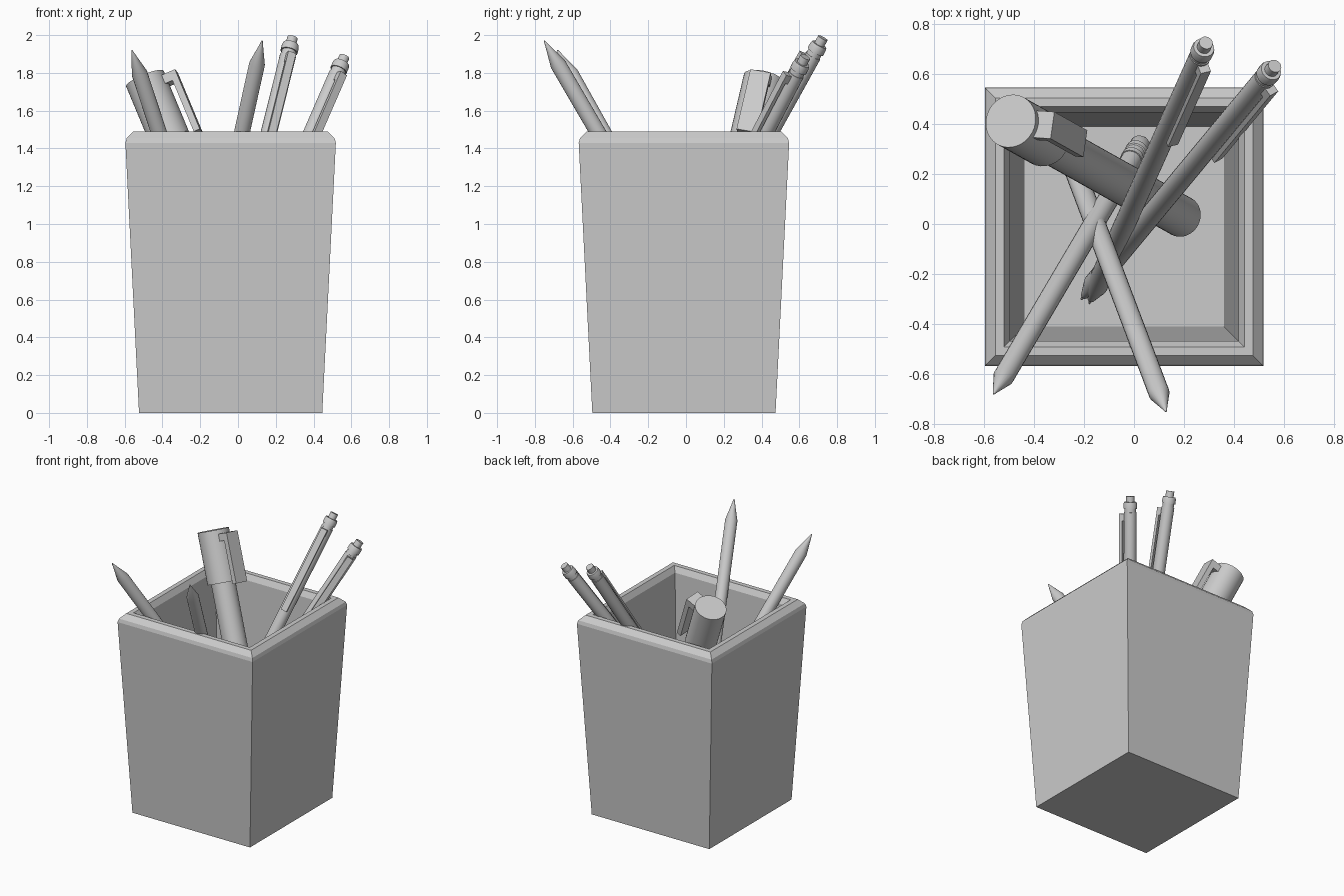
import bpy, bmesh, math
from mathutils import Matrix, Vector

if "Cube" in bpy.data.objects:
    bpy.data.objects.remove(bpy.data.objects["Cube"])


def make_object(name, bm, smooth=True):
    bmesh.ops.recalc_face_normals(bm, faces=bm.faces)
    mesh = bpy.data.meshes.new(name)
    bm.to_mesh(mesh)
    bm.free()
    ob = bpy.data.objects.new(name, mesh)
    bpy.context.collection.objects.link(ob)
    if smooth:
        bpy.context.view_layer.objects.active = ob
        ob.select_set(True)
        bpy.ops.object.shade_smooth_by_angle(angle=math.radians(35))
        ob.select_set(False)
    return ob


def skin(bm, rings):
    """Bridge equal-sized vertex rings and cap both ends."""
    loops = [[bm.verts.new(p) for p in ring] for ring in rings]
    n = len(loops[0])
    for a, b in zip(loops, loops[1:]):
        for i in range(n):
            j = (i + 1) % n
            bm.faces.new((a[i], a[j], b[j], b[i]))
    bm.faces.new(loops[0])
    bm.faces.new(loops[-1])


def add_box(bm, lo, hi):
    lo, hi = Vector(lo), Vector(hi)
    m = Matrix.Translation((lo + hi) / 2) @ Matrix.Diagonal((*(hi - lo), 1))
    bmesh.ops.create_cube(bm, size=1, matrix=m)


def axis_frame(top, bottom, turn):
    """Local z runs down the axis; local x points to the clip side."""
    top, bottom = Vector(top), Vector(bottom)
    d = (bottom - top).normalized()
    up = Vector((0, 0, 1))
    p = (up - d * d.dot(up)).normalized()
    v = p.cross(d)
    a = math.radians(turn)
    x = p * math.cos(a) + v * math.sin(a)
    y = d.cross(x)
    m = Matrix((x, y, d)).transposed().to_4x4()
    m.translation = top
    return m, (bottom - top).length


def stick(name, top, bottom, head, tail, turn=0, boxes=(), sides=20):
    """Turned body: head is measured from the top, tail from the bottom."""
    m, length = axis_frame(top, bottom, turn)
    profile = list(head) + [(r, length - s) for r, s in tail]
    bm = bmesh.new()
    rings = []
    for r, s in profile:
        rings.append([(r * math.cos(k * math.tau / sides),
                       r * math.sin(k * math.tau / sides), s) for k in range(sides)])
    skin(bm, rings)
    for lo, hi in boxes:
        add_box(bm, lo, hi)
    bm.transform(m)
    return make_object(name, bm)


# square tapered cup: outer wall, rounded rim, inner wall, floor
cup_profile = [(0.485, 0), (0.557, 1.43), (0.55, 1.455), (0.515, 1.49),
               (0.48, 1.49), (0.457, 1.45), (0.398, 0.09)]
cx, cy = -0.039, -0.011
bm = bmesh.new()
skin(bm, [[(cx + sx * h, cy + sy * h, z)
           for sx, sy in ((-1, -1), (1, -1), (1, 1), (-1, 1))] for h, z in cup_profile])
make_object("cup", bm, smooth=False)

# thick marker with cap and clip
stick("marker", (-0.493, 0.412, 1.77), (0.19, 0.03, 0.13),
      [(0.108, 0), (0.108, 0.36), (0.083, 0.36)], [(0.083, 0)], 23,
      [((0.09, -0.055, 0.03), (0.17, 0.055, 0.08)),
       ((0.135, -0.055, 0.03), (0.17, 0.055, 0.38))], sides=32)

# pencils: sharpened tip, body, ferrule ridges and eraser
pencil_head = [(0.003, 0), (0.012, 0.035), (0.042, 0.145)]
pencil_tail = [(0.042, 0.15), (0.046, 0.15), (0.046, 0.125), (0.042, 0.12), (0.042, 0.095),
               (0.046, 0.09), (0.046, 0.065), (0.041, 0.065), (0.041, 0.015), (0.032, 0)]
stick("pencil_left", (-0.562, -0.68, 1.92), (0.03, 0.325, 0.12), pencil_head, pencil_tail)
stick("pencil_right", (0.128, -0.75, 1.97), (-0.28, 0.33, 0.12), pencil_head, pencil_tail)

# click pens: button, collar, barrel, pointed tip and side clip
pen_head = [(0.028, 0), (0.028, 0.04), (0.042, 0.04), (0.046, 0.055), (0.046, 0.085),
            (0.039, 0.085), (0.039, 0.11), (0.043, 0.11)]
pen_tail = [(0.043, 0.14), (0.014, 0.03), (0.008, 0.03), (0.005, 0)]
pen_clip = [((0.03, -0.022, 0.12), (0.072, 0.022, 0.17)),
            ((0.052, -0.022, 0.12), (0.072, 0.022, 0.74))]
stick("pen_back", (0.288, 0.725, 1.985), (-0.178, -0.315, 0.11), pen_head, pen_tail, 42, pen_clip)
stick("pen_right", (0.563, 0.632, 1.885), (-0.21, -0.3, 0.11), pen_head, pen_tail, 72, pen_clip)
